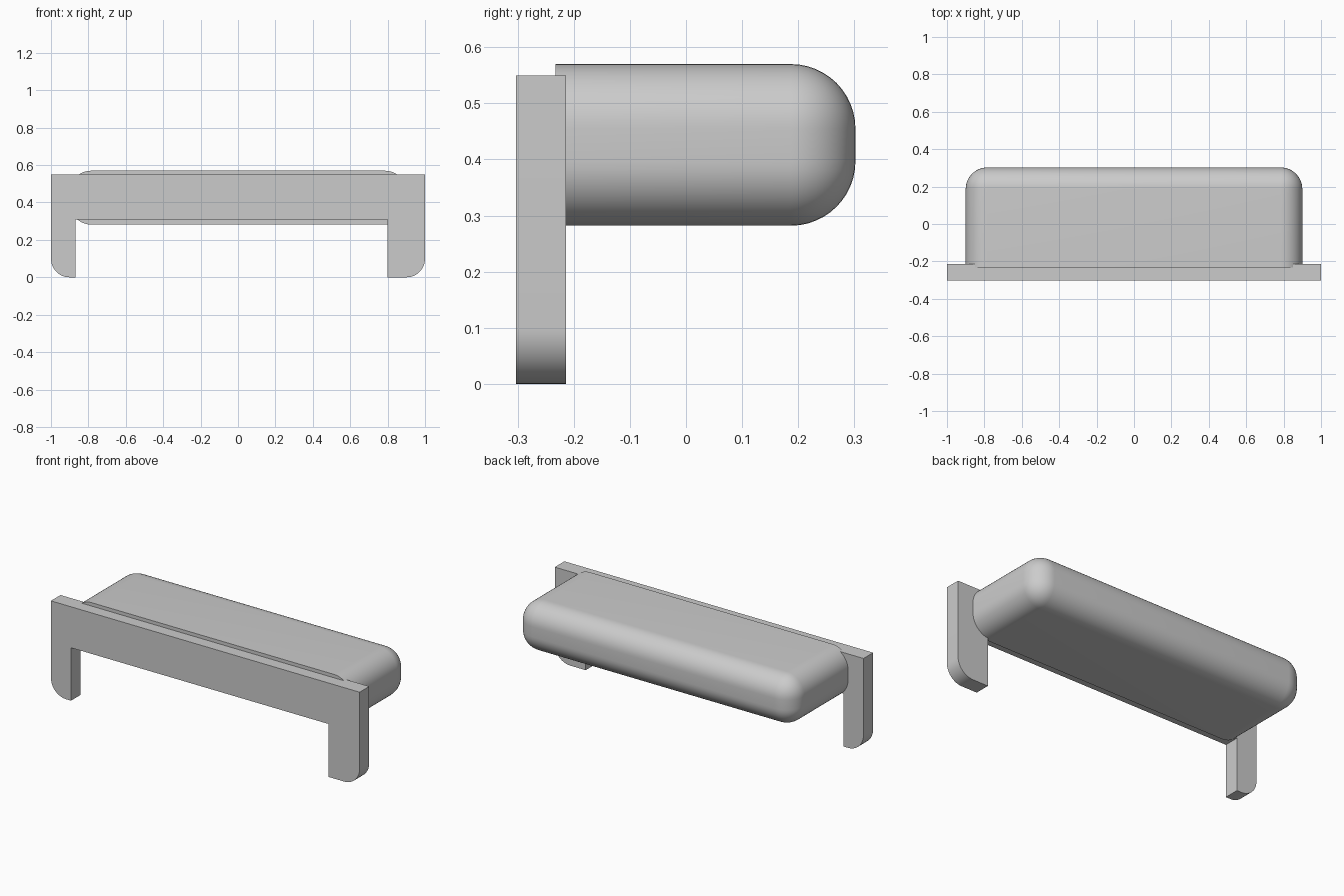
import bpy, bmesh, math
from mathutils import Matrix

if "Cube" in bpy.data.objects:
    bpy.data.objects.remove(bpy.data.objects["Cube"], do_unlink=True)

grey = bpy.data.materials.new("light_grey")
grey.use_nodes = True
grey.diffuse_color = (0.6, 0.6, 0.6, 1)
grey.node_tree.nodes["Principled BSDF"].inputs["Base Color"].default_value = (0.6, 0.6, 0.6, 1)


def finish(bm, name):
    """Turn a bmesh into a smooth-shaded object with sharp hard edges."""
    bmesh.ops.recalc_face_normals(bm, faces=bm.faces)
    mesh = bpy.data.meshes.new(name)
    bm.to_mesh(mesh)
    bm.free()
    obj = bpy.data.objects.new(name, mesh)
    bpy.context.collection.objects.link(obj)
    mesh.materials.append(grey)
    bpy.ops.object.select_all(action="DESELECT")
    obj.select_set(True)
    bpy.context.view_layer.objects.active = obj
    bpy.ops.object.shade_smooth_by_angle(angle=math.radians(30))
    return obj


def corner_arc(cx, cz, r, start, steps=12):
    """Quarter circle in x and z, running counter-clockwise."""
    angles = [start + math.pi / 2 * i / steps for i in range(steps + 1)]
    return [(cx + r * math.cos(a), cz + r * math.sin(a)) for a in angles]


# Front plate with two legs, outer feet rounded
FRONT, BACK, HEIGHT, FOOT = -0.303, -0.214, 0.55, 0.1
profile = [(-1, HEIGHT)]
profile += corner_arc(-1 + FOOT, FOOT, FOOT, math.pi)
profile += [(-0.87, 0), (-0.87, 0.31), (0.8, 0.31), (0.8, 0)]
profile += corner_arc(1 - FOOT, FOOT, FOOT, 1.5 * math.pi)
profile += [(1, HEIGHT)]
bm = bmesh.new()
face = bm.faces.new([bm.verts.new((x, FRONT, z)) for x, z in profile])
out = bmesh.ops.extrude_face_region(bm, geom=[face])
moved = [v for v in out["geom"] if isinstance(v, bmesh.types.BMVert)]
bmesh.ops.translate(bm, verts=moved, vec=(0, BACK - FRONT, 0))
finish(bm, "front_plate")

# Rounded body: bevelled box whose front end is cut off flat inside the plate
R, CUT, REAR, BOTTOM, TOP = 0.115, -0.233, 0.302, 0.282, 0.57
start = CUT - 2 * R
bm = bmesh.new()
bmesh.ops.create_cube(bm, size=1, matrix=Matrix.Translation(
    (0, (start + REAR) / 2, (BOTTOM + TOP) / 2)) @ Matrix.Diagonal(
    (1.8, REAR - start, TOP - BOTTOM, 1)))
bmesh.ops.bevel(bm, geom=bm.edges[:], offset=R, offset_type="OFFSET",
                segments=12, profile=0.5, affect="EDGES")
cut = bmesh.ops.bisect_plane(bm, geom=bm.verts[:] + bm.edges[:] + bm.faces[:],
                             plane_co=(0, CUT, 0), plane_no=(0, -1, 0), clear_outer=True)
rim = [e for e in cut["geom_cut"] if isinstance(e, bmesh.types.BMEdge)]
bmesh.ops.contextual_create(bm, geom=rim)
finish(bm, "rounded_body")
